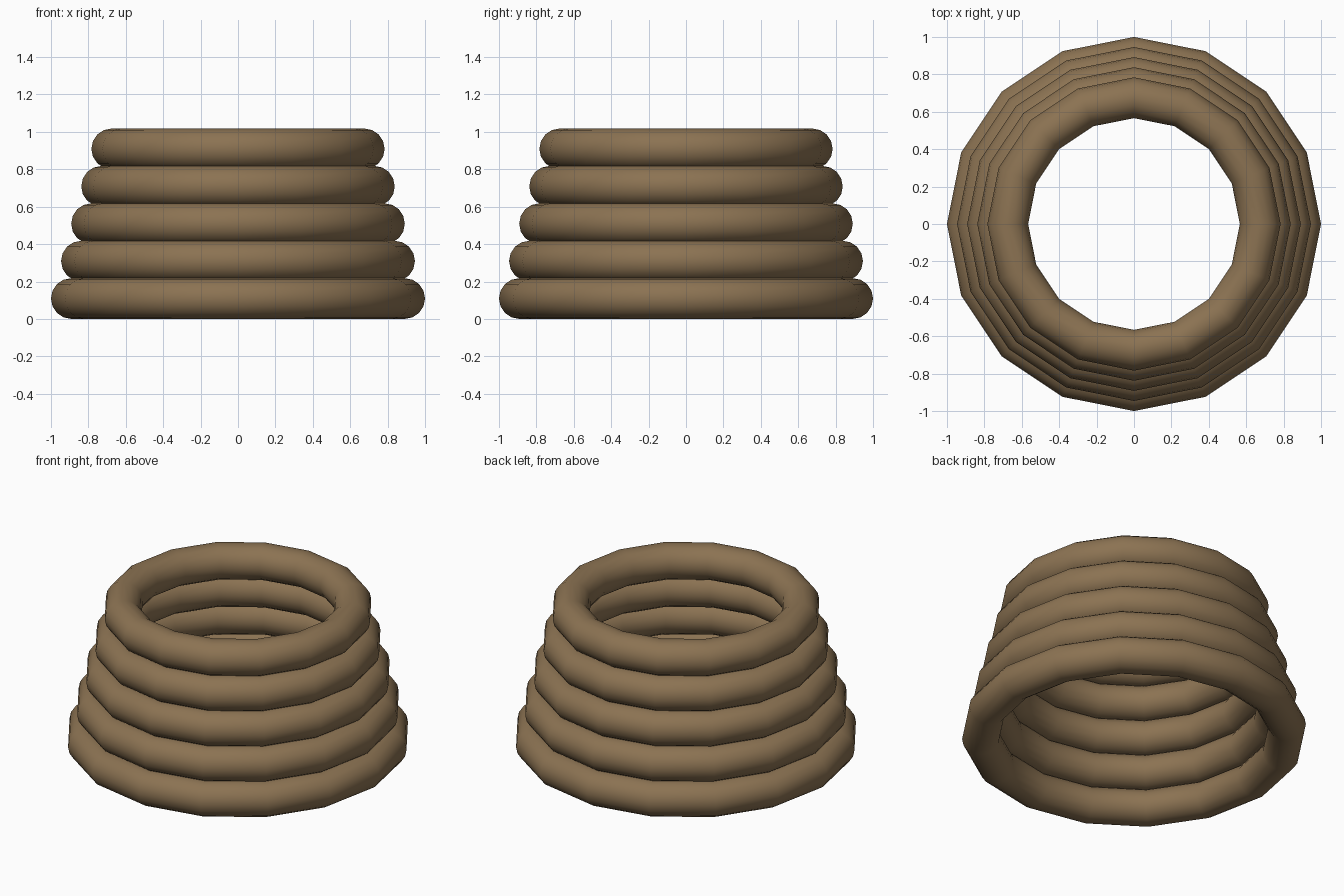
import bpy

# Remove the default cube
cube = bpy.data.objects.get("Cube")
if cube:
    bpy.data.objects.remove(cube, do_unlink=True)

# Single brown material
brown = bpy.data.materials.new("warm_brown")
brown.use_nodes = True
colour = (0.26, 0.17, 0.085, 1.0)
brown.diffuse_color = colour
bsdf = brown.node_tree.nodes["Principled BSDF"]
bsdf.inputs["Base Color"].default_value = colour
bsdf.inputs["Roughness"].default_value = 0.8

TUBE = 0.109        # thickness radius of every ring
BASE_RADIUS = 0.891  # centre-line radius of the lowest ring
SHRINK = 0.054      # radius lost per level
RISE = 0.2          # height gained per level, so rings overlap slightly

# Stacked rings, tapering upwards
for level in range(5):
    bpy.ops.mesh.primitive_torus_add(
        major_segments=16, minor_segments=16,
        major_radius=BASE_RADIUS - SHRINK * level, minor_radius=TUBE,
        location=(0, 0, TUBE + RISE * level))
    ring = bpy.context.object
    ring.name = f"coil_ring_{level + 1}"
    ring.data.materials.append(brown)
    bpy.ops.object.shade_smooth()
